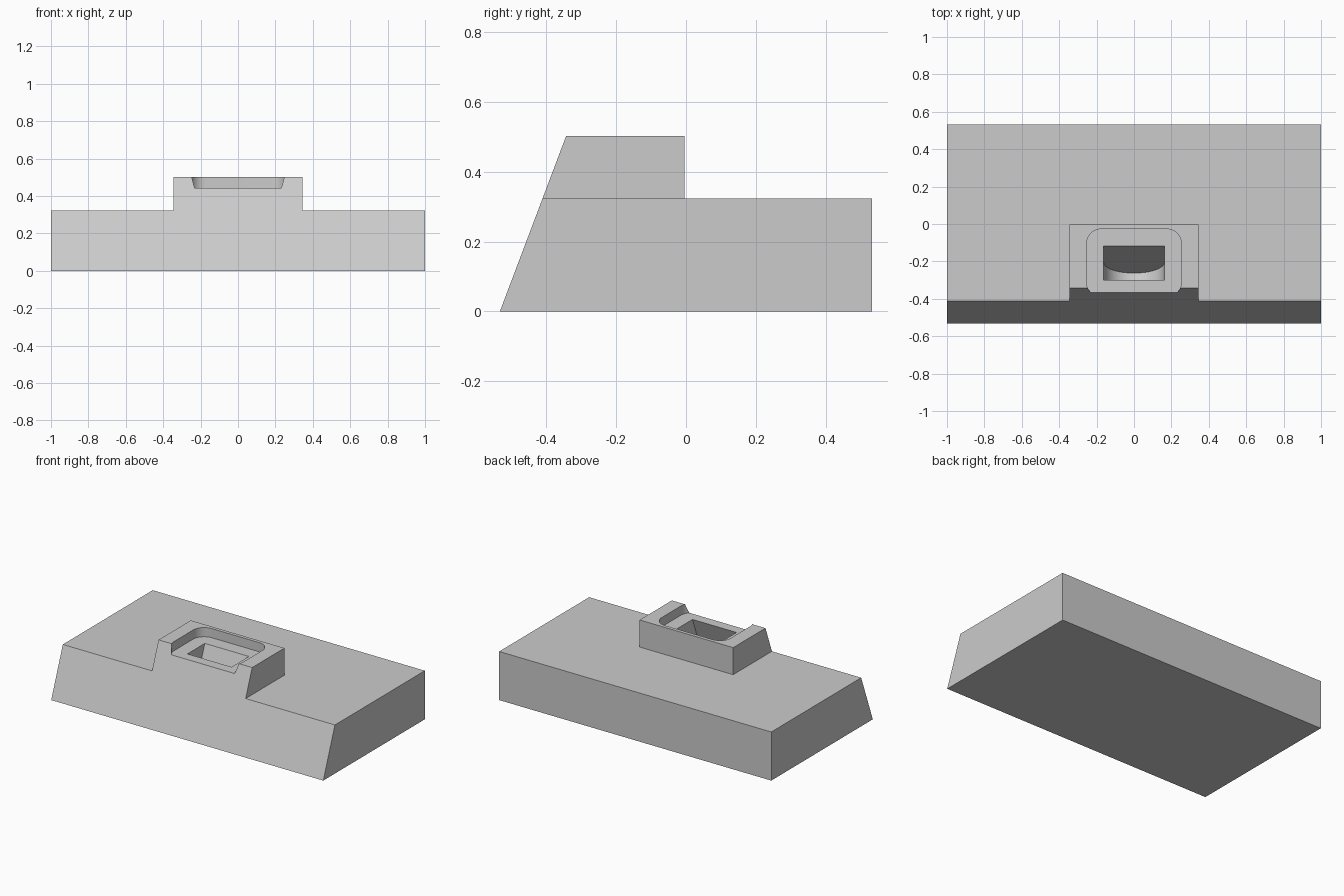
import bpy, bmesh
from math import sin, cos, pi, radians
from mathutils import Vector

if "Cube" in bpy.data.objects:
    bpy.data.objects.remove(bpy.data.objects["Cube"])

grey = bpy.data.materials.new("plain grey")
grey.use_nodes = True
grey.diffuse_color = (0.6, 0.6, 0.6, 1)
grey.node_tree.nodes["Principled BSDF"].inputs["Base Color"].default_value = (0.6, 0.6, 0.6, 1)


def prism(name, outline, direction):
    """Solid made by sweeping a flat outline along a direction."""
    bm = bmesh.new()
    face = bm.faces.new([bm.verts.new(p) for p in outline])
    swept = bmesh.ops.extrude_face_region(bm, geom=[face], use_keep_orig=True)["geom"]
    bmesh.ops.translate(bm, vec=Vector(direction),
                        verts=[v for v in swept if isinstance(v, bmesh.types.BMVert)])
    bmesh.ops.recalc_face_normals(bm, faces=bm.faces)
    mesh = bpy.data.meshes.new(name)
    bm.to_mesh(mesh)
    bm.free()
    mesh.materials.append(grey)
    obj = bpy.data.objects.new(name, mesh)
    bpy.context.collection.objects.link(obj)
    return obj


def arc(cx, cy, r, start, end, steps):
    angles = [radians(start + (end - start) * i / steps) for i in range(steps + 1)]
    return [(cx + r * cos(a), cy + r * sin(a)) for a in angles]


def cut(target, cutter):
    cutter.hide_render = True
    mod = target.modifiers.new(cutter.name, "BOOLEAN")
    mod.operation = "DIFFERENCE"
    mod.solver = "EXACT"
    mod.object = cutter


HALF_Y, DECK, TOP = 0.533, 0.323, 0.503
FRONT_TOP = -0.343
BLOCK_X, BLOCK_BACK = 0.344, -0.004
FLOOR = 0.442

# Full-height wedge with a sloping front
side = [(-HALF_Y, 0), (HALF_Y, 0), (HALF_Y, TOP), (FRONT_TOP, TOP)]
body = prism("body", [(-1, y, z) for y, z in side], (2, 0, 0))

# U-shaped cut that leaves the raised block standing on the deck
u_half = [(BLOCK_X, -0.7), (BLOCK_X, BLOCK_BACK)]
u_plan = u_half + [(-x, y) for x, y in reversed(u_half)]
u_plan += [(-1.2, -0.7), (-1.2, 0.7), (1.2, 0.7), (1.2, -0.7)]
deck_cutter = prism("deck_cutter", [(x, y, DECK) for x, y in u_plan], (0, 0, 0.4))

# Shallow rounded recess, open through the sloping front
R, RX, RY0, RY1 = 0.08, 0.254, -0.39, -0.027
plan = (arc(RX - R, RY1 - R, R, 0, 90, 12) + arc(R - RX, RY1 - R, R, 90, 180, 12)
        + arc(R - RX, RY0 + R, R, 180, 270, 12) + arc(RX - R, RY0 + R, R, 270, 360, 12))
recess_cutter = prism("recess_cutter", [(x, y, FLOOR) for x, y in plan], (0, 0, 0.2))

# Slanted slot with a half-round bottom, parallel to the front slope
up = Vector((0, FRONT_TOP + HALF_Y, TOP)).normalized()
out = Vector((0, -up.z, up.y))
origin = Vector((0, -0.117, FLOOR))
W = 0.162
slot = [(W, 0.03), (-W, 0.03)] + arc(0, -0.25, W, 180, 360, 32)
slot_cutter = prism("slot_cutter", [origin + Vector((x, 0, 0)) + up * v for x, v in slot],
                    out * 0.171)

cutters = [deck_cutter, recess_cutter, slot_cutter]
for c in cutters:
    cut(body, c)

# Bake the cuts and discard the cutters
bpy.context.view_layer.update()
baked = bpy.data.meshes.new_from_object(
    body.evaluated_get(bpy.context.evaluated_depsgraph_get()))
body.modifiers.clear()
body.data = baked
for c in cutters:
    bpy.data.objects.remove(c)

# Smooth the rounded walls, keep the edges crisp
bpy.ops.object.select_all(action="DESELECT")
body.select_set(True)
bpy.context.view_layer.objects.active = body
bpy.ops.object.shade_smooth_by_angle(angle=radians(30))
